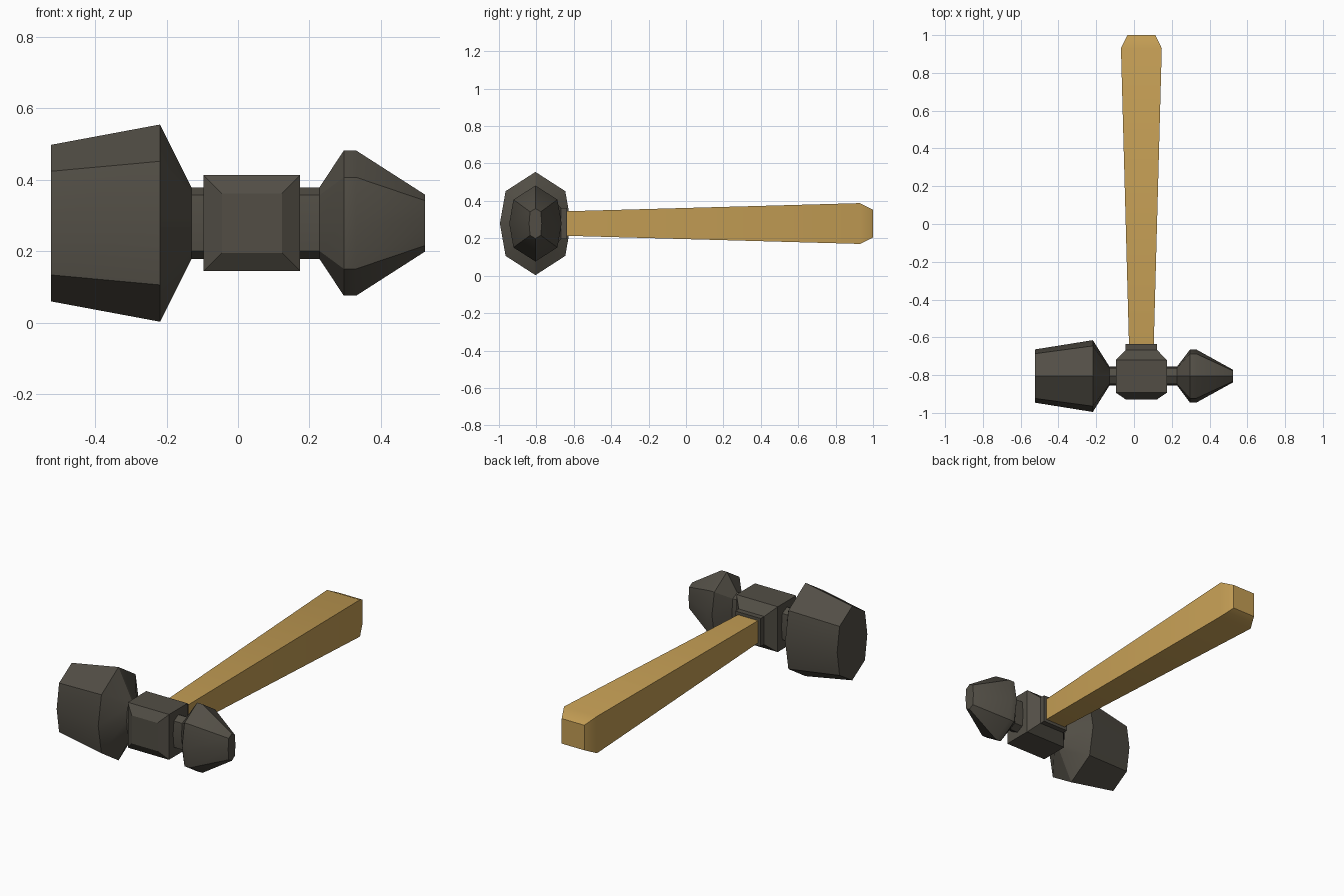
import bpy
import bmesh
import math

if "Cube" in bpy.data.objects:
    bpy.data.objects.remove(bpy.data.objects["Cube"])


def make_material(name, rgb):
    mat = bpy.data.materials.new(name)
    mat.use_nodes = True
    color = (*rgb, 1.0)
    mat.diffuse_color = color
    mat.node_tree.nodes["Principled BSDF"].inputs["Base Color"].default_value = color
    return mat


METAL = make_material("dark metal", (0.084, 0.076, 0.06))
WOOD = make_material("tan wood", (0.546, 0.337, 0.089))

HEAD_Y, MID_Z, GRIP_X = -0.805, 0.279, 0.039


def loft(name, rings, mat):
    """Bridge equal rings of points into a closed solid."""
    bm = bmesh.new()
    loops = [[bm.verts.new(p) for p in ring] for ring in rings]
    n = len(loops[0])
    for a, b in zip(loops, loops[1:]):
        for i in range(n):
            j = (i + 1) % n
            bm.faces.new((a[i], a[j], b[j], b[i]))
    bm.faces.new(loops[0])
    bm.faces.new(loops[-1])
    bmesh.ops.recalc_face_normals(bm, faces=bm.faces)
    mesh = bpy.data.meshes.new(name)
    bm.to_mesh(mesh)
    bm.free()
    mesh.materials.append(mat)
    obj = bpy.data.objects.new(name, mesh)
    bpy.context.collection.objects.link(obj)
    bpy.ops.object.select_all(action="DESELECT")
    obj.select_set(True)
    bpy.context.view_layer.objects.active = obj
    bpy.ops.object.shade_smooth_by_angle(angle=math.radians(30))
    return obj


def octagon(x, hy, hz, diag_z):
    """Tall octagon across the head axis, pointed at the top."""
    dy = hy * 0.84
    pts = [(0, hz), (dy, diag_z), (hy, 0), (dy, -diag_z),
           (0, -hz), (-dy, -diag_z), (-hy, 0), (-dy, diag_z)]
    return [(x, HEAD_Y + y, MID_Z + z) for y, z in pts]


def rectangle(y, hx, hz):
    """Rectangle across the handle axis."""
    return [(GRIP_X + sx * hx, y, MID_Z + sz * hz)
            for sx, sz in ((-1, -1), (1, -1), (1, 1), (-1, 1))]


# Striking face and its neck
loft("striking_head", [octagon(*s) for s in (
    (-0.524, 0.141, 0.219, 0.145),
    (-0.218, 0.19, 0.276, 0.173),
    (-0.13, 0.05, 0.1, 0.078),
    (-0.08, 0.05, 0.1, 0.078))], METAL)

# Tapered peen and its neck
loft("peen_head", [octagon(*s) for s in (
    (0.16, 0.05, 0.1, 0.078),
    (0.228, 0.05, 0.1, 0.078),
    (0.296, 0.14, 0.203, 0.128),
    (0.331, 0.14, 0.203, 0.128),
    (0.523, 0.034, 0.08, 0.063))], METAL)

# Chamfered central block with the collar for the handle
loft("center_block", [rectangle(*s) for s in (
    (-0.928, 0.084, 0.083),
    (-0.893, 0.135, 0.134),
    (-0.72, 0.135, 0.134),
    (-0.667, 0.083, 0.083),
    (-0.635, 0.083, 0.083))], METAL)

# Handle, widening towards the rounded end
loft("handle", [rectangle(*s) for s in (
    (-0.66, 0.065, 0.065),
    (0.93, 0.108, 0.109),
    (1.0, 0.074, 0.074))], WOOD)
